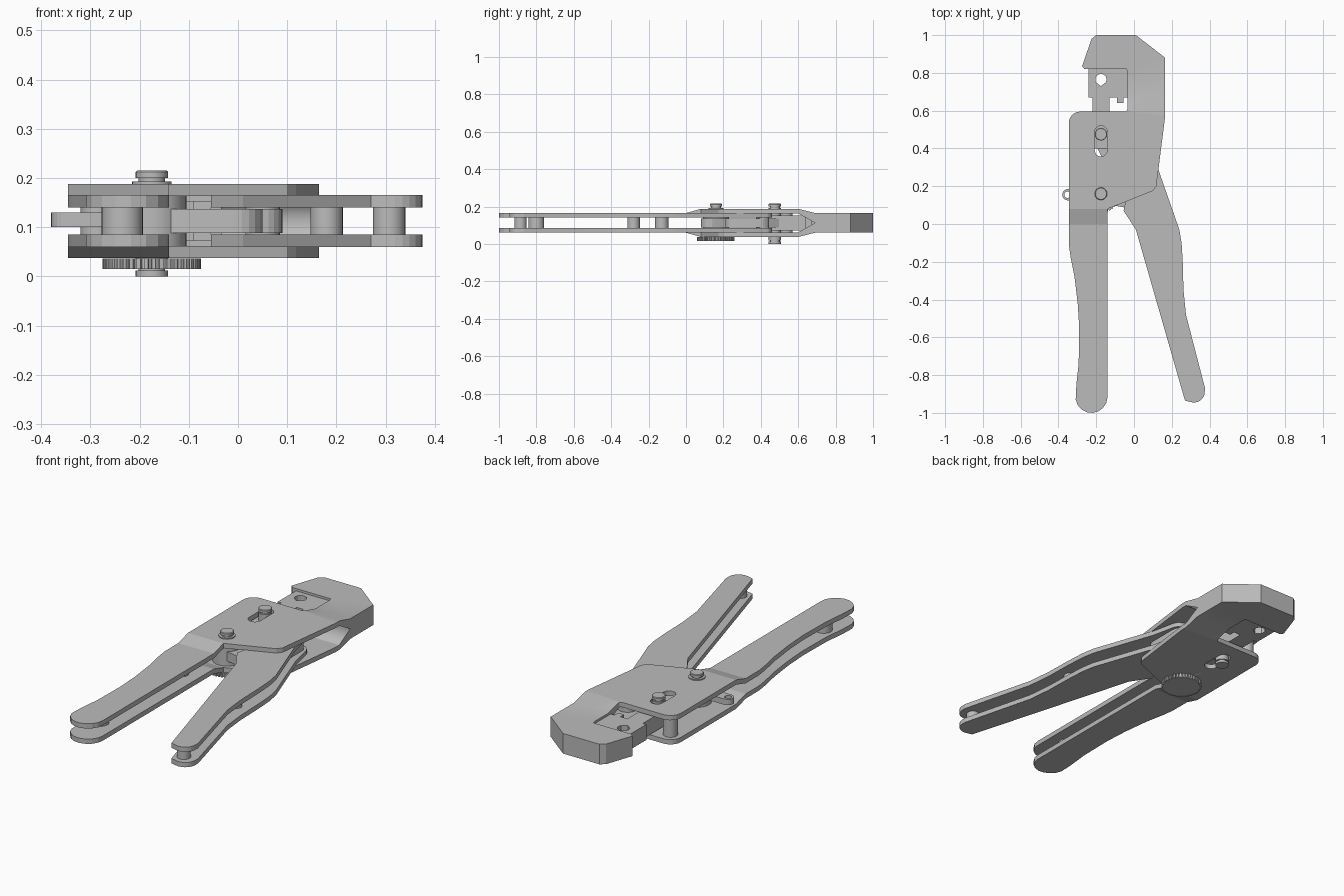
import bpy, bmesh
from math import sin, cos, pi, radians
from mathutils import Vector

cube = bpy.data.objects.get("Cube")
if cube:
    bpy.data.objects.remove(cube, do_unlink=True)

MID = 0.1125  # height of the plane of symmetry

steel = bpy.data.materials.new("grey_steel")
steel.use_nodes = True
GREY = (0.5, 0.5, 0.5, 1)
steel.diffuse_color = GREY
steel.node_tree.nodes["Principled BSDF"].inputs["Base Color"].default_value = GREY


def arc(x, y, r, start, end, n=8):
    """Points along an arc, angles in degrees."""
    return [(x + r * cos(radians(start + (end - start) * i / n)),
             y + r * sin(radians(start + (end - start) * i / n))) for i in range(n + 1)]


def circle(x, y, r, n=24):
    return arc(x, y, r, 0, 360, n)[:-1]


def slot(a, b, r, n=10):
    """Rounded bar shape from point a to point b."""
    d = Vector(b) - Vector(a)
    ang = -d.angle_signed(Vector((1, 0))) if d.length else 0
    ang = -Vector((1, 0)).angle_signed(d) * 180 / pi
    return arc(*b, r, ang - 90, ang + 90, n) + arc(*a, r, ang + 90, ang + 270, n)


def finish(name, bm, z=0.0, angle=15, mirror=False):
    mesh = bpy.data.meshes.new(name)
    bm.to_mesh(mesh)
    bm.free()
    mesh.materials.append(steel)
    ob = bpy.data.objects.new(name, mesh)
    bpy.context.collection.objects.link(ob)
    ob.location.z = z
    bpy.ops.object.select_all(action='DESELECT')
    ob.select_set(True)
    bpy.context.view_layer.objects.active = ob
    bpy.ops.object.shade_smooth_by_angle(angle=radians(angle))
    if mirror:
        mod = ob.modifiers.new("other_side", 'MIRROR')
        mod.use_axis = (False, False, True)
    return ob


def plate(name, outline, low, high, holes=(), bends=(), z=0.0, mirror=False):
    """Sheet cut to an outline; low and high give its faces as functions of y."""
    lo = low if callable(low) else lambda y: low
    hi = high if callable(high) else lambda y: high
    bm = bmesh.new()
    edges = []
    for loop in (outline, *holes):
        vs = [bm.verts.new((x, y, 0)) for x, y in loop]
        edges += [bm.edges.new((vs[i - 1], vs[i])) for i in range(len(vs))]
    bmesh.ops.triangle_fill(bm, edges=edges, use_beauty=True, normal=(0, 0, 1))
    for y in bends:
        bmesh.ops.bisect_plane(bm, geom=bm.verts[:] + bm.edges[:] + bm.faces[:],
                               plane_co=(0, y, 0), plane_no=(0, 1, 0))
    rim = [e.verts[:] for e in bm.edges if e.is_boundary]
    base = bm.verts[:]
    top = bmesh.ops.duplicate(bm, geom=base + bm.edges[:] + bm.faces[:])["vert_map"]
    for v in base:
        v.co.z = lo(v.co.y)
        top[v].co.z = hi(v.co.y)
    for a, b in rim:
        bm.faces.new((a, b, top[b], top[a]))
    bmesh.ops.recalc_face_normals(bm, faces=bm.faces[:])
    if mirror:  # open the faces that meet on the symmetry plane
        inner = [f for f in bm.faces if all(abs(v.co.z) < 1e-5 for v in f.verts)]
        bmesh.ops.delete(bm, geom=inner, context='FACES')
    return finish(name, bm, z, mirror=mirror)


def lathe(name, x, y, profile, n=28):
    """Turned part from (radius, z) pairs, bottom to top."""
    bm = bmesh.new()
    rings = [[bm.verts.new((px, py, z)) for px, py in circle(x, y, r, n)] for r, z in profile]
    for a, b in zip(rings, rings[1:]):
        for i in range(n):
            bm.faces.new((a[i - 1], a[i], b[i], b[i - 1]))
    bm.faces.new(rings[0][::-1])
    bm.faces.new(rings[-1])
    return finish(name, bm, angle=30)


def steps(*pairs):
    """Piecewise linear function of y."""
    def f(y):
        if y <= pairs[0][0]:
            return pairs[0][1]
        for (y0, z0), (y1, z1) in zip(pairs, pairs[1:]):
            if y <= y1:
                return z0 + (z1 - z0) * (y - y0) / (y1 - y0)
        return pairs[-1][1]
    return f


# Body, fixed handle and head: a pair of bent plates that join at the head
PIN, SLIDE = (-0.175, 0.16), (-0.175, 0.475)
body = [(-0.2, 1), (0.01, 1), (0.165, 0.88), (0.165, 0.57), (0.118, 0.2), (0.1, 0.175),
        (-0.14, 0.08)]
body += arc(-0.225, -0.915, 0.085, 0, -170)
body += [(-0.305, -0.85), (-0.293, -0.74), (-0.29, -0.55), (-0.298, -0.42), (-0.315, -0.28),
         (-0.335, -0.18), (-0.345, -0.11)]
body += arc(-0.285, 0.535, 0.06, 180, 90, 6)
body += arc(-0.05, 0.61, 0.015, -90, 0, 4)
body += [(-0.035, 0.805), (-0.04, 0.82), (-0.262, 0.82), (-0.275, 0.835), (-0.225, 0.98)]
outer = steps((0, 0.0525), (0.08, 0.0755), (0.6, 0.0755), (0.69, 0.0525))
inner = steps((0, 0.0275), (0.08, 0.0505), (0.6, 0.0505), (0.69, 0))
plate("body_and_fixed_handle", body, inner, outer, z=MID, mirror=True,
      holes=[slot((-0.175, 0.39), (-0.175, 0.488), 0.033)], bends=(0, 0.08, 0.6, 0.69))

# Moving handle: a pair of flat plates
lever = [(0.125, 0.3), (0.24, -0.03), (0.252, -0.1), (0.258, -0.2), (0.262, -0.35),
         (0.275, -0.48), (0.375, -0.865)]
lever += arc(0.318, -0.888, 0.057, 5, -105, 7)
lever += [(0.27, -0.935), (0.01, -0.03), (-0.055, 0.07), (-0.045, 0.12), (0.0, 0.4)]
lever += arc(0.05, 0.41, 0.05, 170, 15, 7)
plate("moving_handle", lever, 0.0275, 0.0525, z=MID, mirror=True)

# Spacers between the handle plates
for name, x, y, r in (("fixed_handle_end_spacer", -0.235, -0.8, 0.042),
                      ("fixed_handle_upper_spacer", -0.235, -0.13, 0.036),
                      ("moving_handle_end_spacer", 0.307, -0.885, 0.033),
                      ("moving_handle_upper_spacer", 0.18, -0.28, 0.033)):
    lathe(name, x, y, [(r, 0.075), (r, 0.15)])

# Moving jaw with its die opening, stem and locating peg
jaw = [(-0.24, 0.82), (-0.24, 0.67), (-0.22, 0.67), (-0.22, 0.4), (-0.13, 0.4), (-0.13, 0.67),
       (-0.09, 0.67), (-0.09, 0.64), (-0.055, 0.64), (-0.055, 0.67), (-0.03, 0.67), (-0.03, 0.82)]
opening = arc(-0.175, 0.765, 0.03, -30, 210, 8) + [(-0.175, 0.73)]
plate("moving_jaw", jaw, 0.072, 0.153, holes=[opening])

# Sliding pin, pivot pin and body posts
R, NECK = 0.033, 0.027
lathe("sliding_pin", *SLIDE, [(R, 0), (R, 0.012), (NECK, 0.012), (NECK, 0.018), (R, 0.018),
      (R, 0.193), (NECK, 0.193), (NECK, 0.2), (R, 0.2), (R, 0.212), (0.03, 0.215)])
lathe("pivot_pin", *PIN, [(R, 0.03), (R, 0.185), (0.04, 0.185), (0.04, 0.193), (NECK, 0.193),
      (NECK, 0.2), (R, 0.2), (R, 0.212), (0.03, 0.215)])
for name, x, y in (("body_post", -0.285, 0.535), ("lever_pivot", 0.05, 0.41)):
    lathe(name, x, y, [(0.035, 0.055), (0.035, 0.17)])

# Toothed adjusting wheel under the body
TEETH = 40
wheel = [(PIN[0] + r * cos(2 * pi * (i + k) / TEETH), PIN[1] + r * sin(2 * pi * (i + k) / TEETH))
         for i in range(TEETH) for r, k in ((0.1, 0), (0.1, 0.5), (0.092, 0.6), (0.092, 0.9))]
plate("adjusting_wheel", wheel, 0.015, 0.036)

# Inner links of the toggle and the ratchet
plate("toggle_link", slot((0.0, 0.13), SLIDE, 0.05), 0.088, 0.137)
plate("pivot_link", slot(PIN, (0.0, 0.13), 0.05), 0.088, 0.137)
plate("lever_web", slot((0.05, 0.25), (0.05, 0.4), 0.04), 0.088, 0.137)
lathe("pivot_hub", *PIN, [(0.07, 0.062), (0.07, 0.163)])

# Release tab with its ring on the side
plate("release_tab", slot((-0.35, 0.155), (-0.24, 0.155), 0.03), 0.1, 0.13,
      holes=[circle(-0.352, 0.155, 0.017, 16)])
